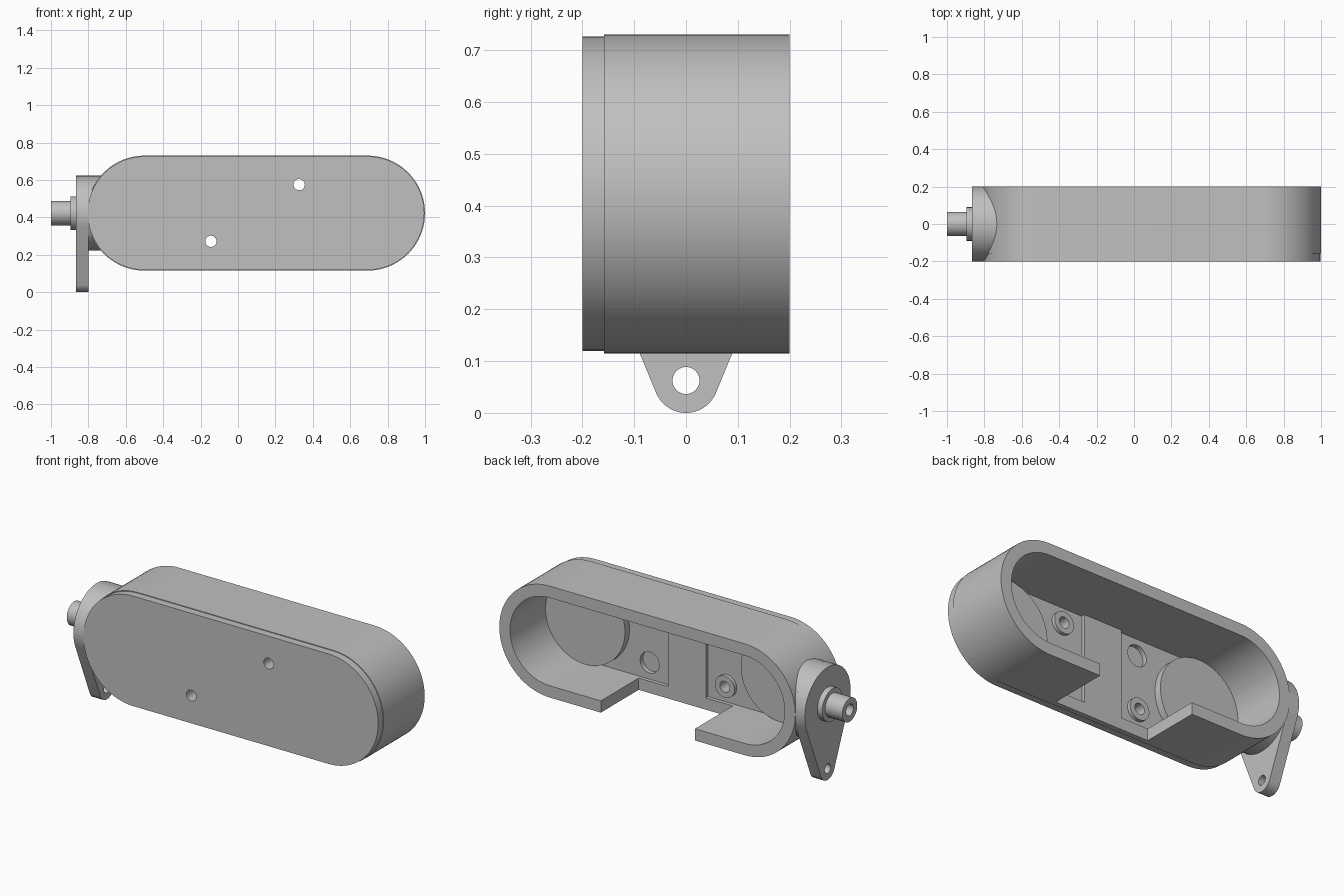
import bpy, bmesh
from math import acos, atan2, cos, hypot, pi, sin

if "Cube" in bpy.data.objects:
    bpy.data.objects.remove(bpy.data.objects["Cube"])

GREY = (0.53, 0.53, 0.53, 1)
mat = bpy.data.materials.new("plain grey")
mat.use_nodes = True
mat.diffuse_color = GREY
bsdf = next(n for n in mat.node_tree.nodes if n.type == "BSDF_PRINCIPLED")
bsdf.inputs["Base Color"].default_value = GREY


# Outlines
def circle(u, v, r, n=48):
    return [(u + r * cos(2 * pi * i / n), v + r * sin(2 * pi * i / n)) for i in range(n)]


def box(u0, u1, v0, v1):
    return [(u0, v0), (u1, v0), (u1, v1), (u0, v1)]


def hull(a, b, n=40):
    """Outline of two circles (u, v, r) joined by tangents."""
    du, dv = b[0] - a[0], b[1] - a[1]
    phi, beta = atan2(dv, du), acos((a[2] - b[2]) / hypot(du, dv))
    points = []
    for (u, v, r), start, end in ((a, phi + beta, phi + 2 * pi - beta),
                                  (b, phi - beta, phi + beta)):
        for i in range(n + 1):
            t = start + (end - start) * i / n
            points.append((u + r * cos(t), v + r * sin(t)))
    return points


# Solids
def prism(name, outline, lo, hi, axis="Y"):
    bm = bmesh.new()
    rings = []
    for t in (lo, hi):
        rings.append([bm.verts.new((u, t, v) if axis == "Y" else (t, u, v))
                      for u, v in outline])
    bm.faces.new(rings[0])
    bm.faces.new(rings[1])
    for i in range(len(outline)):
        j = (i + 1) % len(outline)
        bm.faces.new((rings[0][i], rings[0][j], rings[1][j], rings[1][i]))
    bmesh.ops.recalc_face_normals(bm, faces=bm.faces)
    mesh = bpy.data.meshes.new(name)
    bm.to_mesh(mesh)
    bm.free()
    mesh.materials.append(mat)
    obj = bpy.data.objects.new(name, mesh)
    bpy.context.collection.objects.link(obj)
    return obj


def cut(obj, outline, lo, hi, axis="Y"):
    """Subtract a prism and bake the result."""
    cutter = prism("cutter", outline, lo, hi, axis)
    mod = obj.modifiers.new("cut", "BOOLEAN")
    mod.operation, mod.solver, mod.object = "DIFFERENCE", "EXACT", cutter
    bpy.context.view_layer.update()
    graph = bpy.context.evaluated_depsgraph_get()
    mesh = bpy.data.meshes.new_from_object(obj.evaluated_get(graph))
    obj.modifiers.clear()
    obj.data = mesh
    bpy.data.objects.remove(cutter)


MID, R, WALL = 0.4225, 0.3075, 0.065
ENDS = (-0.5, 0.6925)
BACK, SEAM, POCKET, FLOOR = 0.2, -0.158, -0.15, -0.13


def stadium(r):
    return hull((ENDS[0], MID, r), (ENDS[1], MID, r))


inner = stadium(R - WALL)

# Housing: open-backed tray with a notch in the lower wall
housing = prism("housing", stadium(R), SEAM, BACK)
cut(housing, inner, POCKET, 0.3)
cut(housing, box(-0.195, 0.38, 0, 0.25), FLOOR, 0.3)

# Front cover, slightly inset from the housing
cover = prism("front_cover", stadium(R - 0.004), -BACK, SEAM)

# Raised floor details
prism("floor_rib", box(-0.03, 0.2, MID - R + WALL, MID + R - WALL), POCKET - 0.002, FLOOR)
for name, x in zip(("right_floor_disc", "left_floor_disc"), ENDS):
    prism(name, circle(x, MID, R - WALL, 80), POCKET - 0.002, -0.11)

# Screw bosses with through holes, and blind recesses at the opposite corners
XS, ZS = (-0.145, 0.327), (0.272, 0.575)
for name, x, z in (("lower", XS[0], ZS[0]), ("upper", XS[1], ZS[1])):
    boss = prism(name + "_screw_boss", circle(x, z, 0.06), POCKET - 0.002, FLOOR)
    for part in (boss, housing, cover):
        cut(part, circle(x, z, 0.03), -0.3, 0)
for x, z in ((XS[0], ZS[1]), (XS[1], ZS[0])):
    for part in (housing, cover):
        cut(part, circle(x, z, 0.058), -0.175, FLOOR - 0.01)

# Side hub and lever arm
hub = prism("side_hub", circle(0, MID, 0.2, 80), -0.8, -0.7, "X")
cut(hub, inner, -0.3, 0.3)
arm = prism("lever_arm", hull((0, MID, 0.2), (0, 0.0625, 0.0625)), -0.865, -0.8, "X")
cut(arm, circle(0, 0.0625, 0.026), -1, -0.7, "X")

# Hollow shaft and its collar
collar = prism("shaft_collar", circle(0, MID, 0.09), -0.895, -0.865, "X")
shaft = prism("shaft", circle(0, MID, 0.065), -1, -0.895, "X")
for part in (collar, shaft):
    cut(part, circle(0, MID, 0.032), -1.1, -0.8, "X")

# Smooth round walls, keep hard edges
bpy.ops.object.select_all(action="DESELECT")
for obj in bpy.context.collection.objects:
    if obj.type == "MESH":
        obj.select_set(True)
        bpy.context.view_layer.objects.active = obj
bpy.ops.object.shade_smooth_by_angle()
